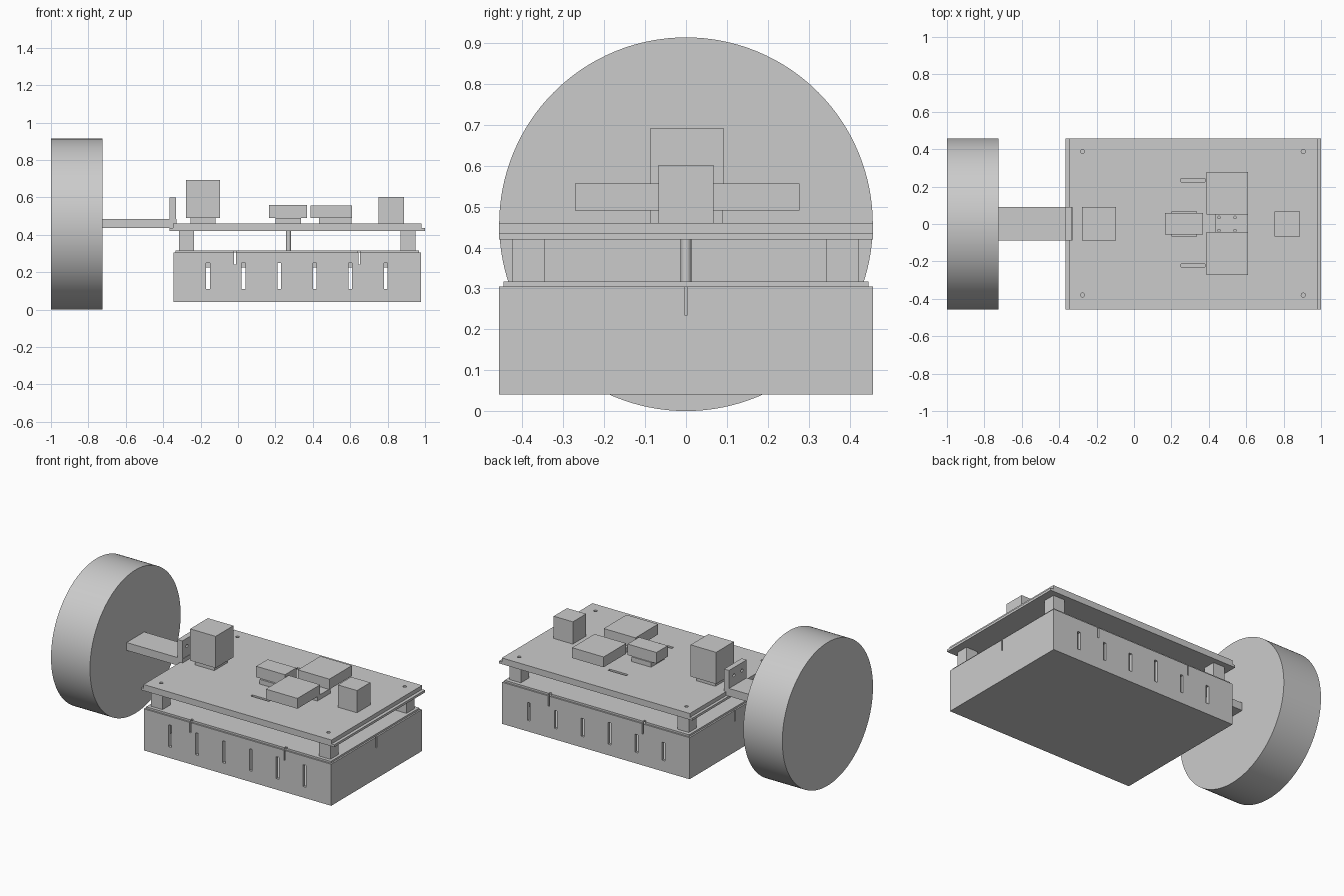
import bpy
import math

if "Cube" in bpy.data.objects:
    bpy.data.objects.remove(bpy.data.objects["Cube"], do_unlink=True)

grey = bpy.data.materials.new("plain grey")
grey.use_nodes = True
colour = (0.6, 0.6, 0.6, 1)
grey.diffuse_color = colour
grey.node_tree.nodes["Principled BSDF"].inputs["Base Color"].default_value = colour


def box(name, x, y, z):
    """Box from (low, high) pairs."""
    bpy.ops.mesh.primitive_cube_add(size=1, location=[sum(p) / 2 for p in (x, y, z)])
    ob = bpy.context.object
    ob.name = name
    ob.scale = [p[1] - p[0] for p in (x, y, z)]
    bpy.ops.object.transform_apply(location=False, rotation=False, scale=True)
    ob.data.materials.append(grey)
    return ob


def rod(name, radius, length, centre, axis="z", sides=16):
    turn = (0, math.pi / 2, 0) if axis == "x" else (0, 0, 0)
    bpy.ops.mesh.primitive_cylinder_add(vertices=sides, radius=radius, depth=length,
                                        location=centre, rotation=turn)
    ob = bpy.context.object
    ob.name = name
    ob.data.materials.append(grey)
    bpy.ops.object.shade_smooth_by_angle(angle=math.radians(35))
    return ob


def cut(target, cutters):
    """Subtract the cutters from the target, then discard them."""
    for c in cutters:
        mod = target.modifiers.new("cut", "BOOLEAN")
        mod.operation = "DIFFERENCE"
        mod.solver = "EXACT"
        mod.object = c
        bpy.context.view_layer.objects.active = target
        bpy.ops.object.modifier_apply(modifier=mod.name)
        bpy.data.objects.remove(c, do_unlink=True)


def around(c, half):
    return (c - half, c + half)


W = 0.457       # half width of the chassis
SKIN = 0.02     # case wall thickness

# Wheel and its bracket
rod("wheel", W, 0.275, (-0.8625, 0, W), "x", 128)
box("bracket_arm", (-0.73, -0.33), (-0.087, 0.09), (0.435, 0.485))
upright = box("bracket_upright", (-0.367, -0.332), (-0.087, 0.09), (0.46, 0.6))
cut(upright, [rod("hole", 0.01, 0.1, (-0.35, s * 0.04, 0.55), "x") for s in (-1, 1)])

# Hollow case with side vents and notches
case = box("case", (-0.345, 0.978), (-W, W), (0.04, 0.305))
cutters = [box("cavity", (-0.345 + SKIN, 0.978 - SKIN), around(0, W - SKIN), (0.06, 0.4))]
notch_x = (-0.016, 0.648)
for i in range(6):
    x = around(-0.16 + 0.19 * i, 0.01)
    cutters.append(box("vent", x, around(-W, 0.05), (0.11, 0.25)))
    cutters.append(box("vent", x, around(W, 0.05), (0.11, 0.25 if i == 2 else 0.225)))
for s in (-1, 1):
    for x in notch_x:
        cutters.append(box("notch", around(x, 0.005), around(s * W, 0.05), (0.24, 0.33)))
cutters.append(box("notch", around(0.978, 0.05), around(0, 0.004), (0.235, 0.33)))
cutters.append(box("notch", around(-0.345, 0.05), around(0, 0.004), (0.235, 0.33)))
cut(case, cutters)

# Lid with matching notches
lid = box("lid", (-0.335, 0.968), around(0, 0.447), (0.305, 0.317))
cut(lid, [box("notch", around(x, 0.008), around(s * W, 0.025), (0.29, 0.33))
          for x in notch_x for s in (-1, 1)])

# Posts between the lid and the deck
for x in (-0.275, 0.91):
    for y in (-0.385, 0.382):
        box("corner_post", around(x, 0.04), around(y, 0.04), (0.317, 0.42))
rod("centre_post", 0.013, 0.103, (0.27, 0, 0.3685))

# Two-layer deck with screw holes and wire slots
box("deck_base", (-0.365, 1.0), (-W, W), (0.42, 0.435))
deck = box("deck_top", (-0.347, 0.98), (-W, W), (0.435, 0.46))
cutters = [rod("hole", 0.011, 0.03, (x, y, 0.455))
           for x in (-0.275, 0.905) for y in (-0.38, 0.388)]
cutters += [box("slot", (0.25, 0.38), around(y, 0.009), (0.44, 0.48)) for y in (-0.222, 0.234)]
cut(deck, cutters)

# Components on the deck
box("rear_pedestal", (-0.255, -0.12), around(0, 0.067), (0.46, 0.49))
box("rear_block", (-0.277, -0.097), (-0.087, 0.092), (0.49, 0.692))
box("middle_pedestal", (0.2, 0.337), around(0, 0.067), (0.46, 0.49))
box("middle_block", (0.167, 0.37), (-0.055, 0.06), (0.49, 0.56))
pedestal = box("twin_pedestal", (0.433, 0.607), around(0, 0.067), (0.46, 0.49))
cut(pedestal, [rod("hole", 0.007, 0.02, (x, s * 0.035, 0.485))
               for x in (0.455, 0.54) for s in (-1, 1)])
box("left_twin_block", (0.387, 0.61), (0.05, 0.278), (0.49, 0.556))
box("right_twin_block", (0.387, 0.61), (-0.272, -0.042), (0.49, 0.556))
box("end_block", (0.752, 0.887), around(0, 0.067), (0.46, 0.602))
